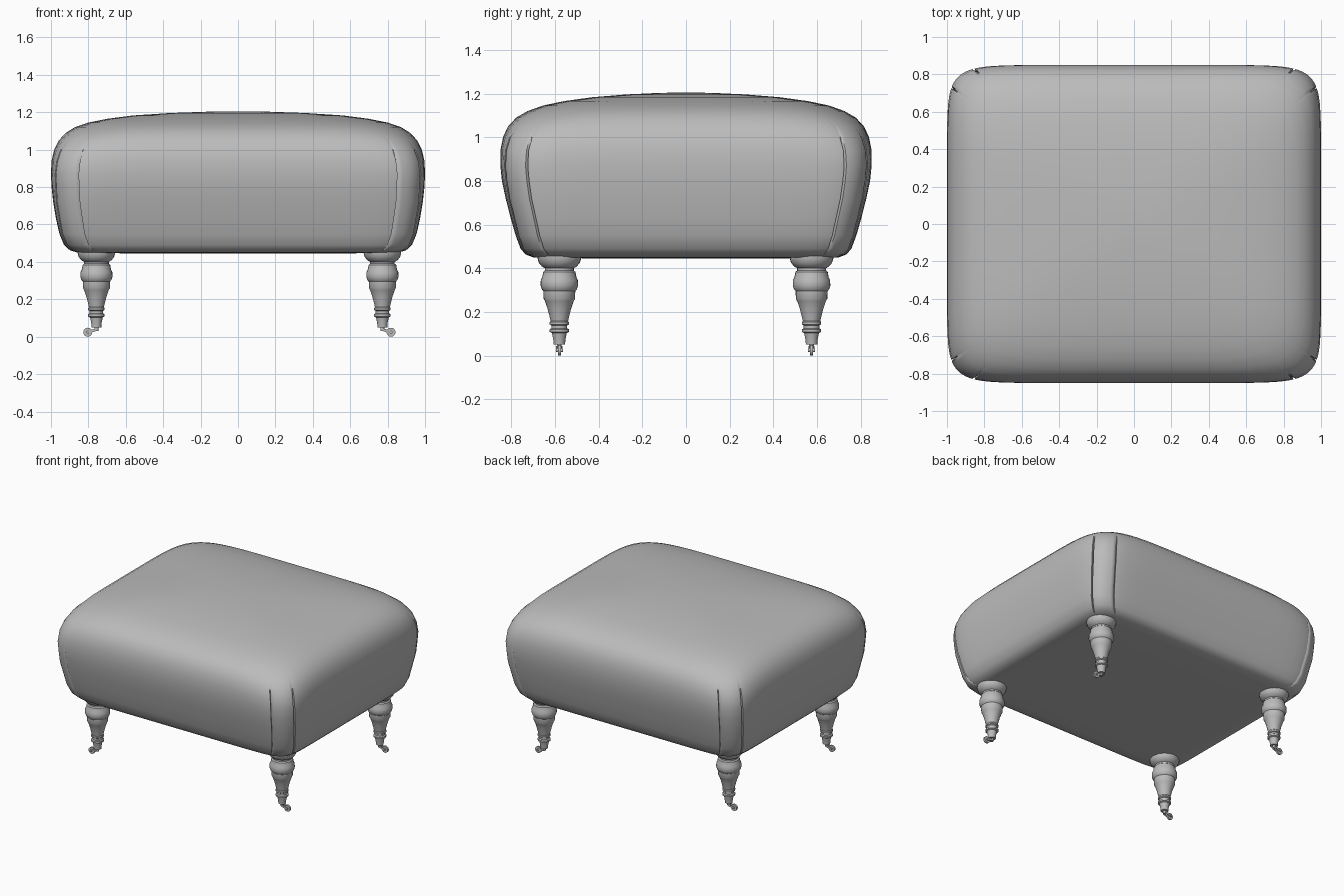
import bpy, bmesh, math
from mathutils import Matrix, Vector

if "Cube" in bpy.data.objects:
    bpy.data.objects.remove(bpy.data.objects["Cube"])

grey = bpy.data.materials.new("plain grey")
grey.diffuse_color = (0.5, 0.5, 0.5, 1)
grey.use_nodes = True
grey.node_tree.nodes["Principled BSDF"].inputs["Base Color"].default_value = grey.diffuse_color


def finish(name, bm, angle=40):
    bmesh.ops.recalc_face_normals(bm, faces=bm.faces[:])
    me = bpy.data.meshes.new(name)
    bm.to_mesh(me)
    bm.free()
    ob = bpy.data.objects.new(name, me)
    bpy.context.collection.objects.link(ob)
    me.materials.append(grey)
    bpy.ops.object.select_all(action='DESELECT')
    ob.select_set(True)
    bpy.context.view_layer.objects.active = ob
    bpy.ops.object.shade_smooth_by_angle(angle=math.radians(angle))
    return ob


def bridge(bm, a, b):
    n = len(a)
    for i in range(n):
        bm.faces.new((a[i], a[(i + 1) % n], b[(i + 1) % n], b[i]))


# Cushion: stacked rounded rectangles (z, half x, half y, corner squareness)
LEVELS = [(0.445, 0.45, 0.40, 8), (0.447, 0.78, 0.64, 10), (0.45, 0.86, 0.70, 12),
          (0.463, 0.90, 0.735, 12), (0.49, 0.93, 0.758, 12), (0.55, 0.955, 0.78, 12),
          (0.63, 0.973, 0.803, 11), (0.72, 0.988, 0.826, 11), (0.80, 0.997, 0.843, 10),
          (0.87, 1.0, 0.85, 10), (0.94, 0.997, 0.85, 9), (1.0, 0.983, 0.838, 8),
          (1.05, 0.958, 0.815, 7), (1.09, 0.92, 0.777, 6), (1.12, 0.872, 0.725, 5.5),
          (1.145, 0.80, 0.655, 5), (1.165, 0.70, 0.56, 4.5), (1.183, 0.56, 0.43, 4),
          (1.196, 0.36, 0.27, 3.5), (1.203, 0.16, 0.12, 3)]
SIDE = [0, 0.2, 0.4, 0.55, 0.67, 0.76, 0.82, 0.855, 0.872, 0.88, 0.888, 0.91, 0.94, 0.97]
EDGE = [-1] + [-s for s in reversed(SIDE[1:])] + SIDE


def cushion_ring(bm, z, a, b, n):
    ring = []
    # pleat creases fade in below the top edge
    depth = 0.018 * max(0, min(1, (1.02 - z) / 0.1, (z - 0.45) / 0.05))
    for turn in range(4):
        for s in EDGE:
            p, q = [(s, -1), (1, s), (-s, 1), (-1, -s)][turn]
            k = (abs(p) ** n + abs(q) ** n) ** (-1 / n)
            if abs(abs(s) - 0.88) < 0.001:
                k *= 1 - depth
            ring.append(bm.verts.new((a * p * k, b * q * k, z)))
    return ring


bm = bmesh.new()
rings = [cushion_ring(bm, *lv) for lv in LEVELS]
for lo, hi in zip(rings, rings[1:]):
    bridge(bm, lo, hi)
bm.faces.new(rings[0])
tip = bm.verts.new((0, 0, 1.205))
for i, v in enumerate(rings[-1]):
    bm.faces.new((v, rings[-1][(i + 1) % len(rings[-1])], tip))
finish("cushion", bm, 50)

# Turned leg profile (radius, z)
LEG = [(0.10, 0.47), (0.10, 0.445), (0.094, 0.425), (0.08, 0.408), (0.066, 0.40),
       (0.066, 0.39), (0.074, 0.383), (0.078, 0.36), (0.085, 0.345), (0.086, 0.32),
       (0.08, 0.303), (0.073, 0.295), (0.072, 0.26), (0.066, 0.25), (0.054, 0.215),
       (0.045, 0.18), (0.040, 0.158), (0.044, 0.153), (0.044, 0.143), (0.036, 0.138),
       (0.036, 0.125), (0.044, 0.12), (0.044, 0.108), (0.034, 0.103), (0.028, 0.075),
       (0.026, 0.05), (0.011, 0.05), (0.011, 0.03)]


def turned_leg(name, x, y):
    bm = bmesh.new()
    n = 28
    rows = [[bm.verts.new((x + r * math.cos(2 * math.pi * i / n),
                           y + r * math.sin(2 * math.pi * i / n), z)) for i in range(n)]
            for r, z in LEG]
    for a, b in zip(rows, rows[1:]):
        bridge(bm, a, b)
    bm.faces.new(rows[0])
    bm.faces.new(rows[-1])
    finish(name, bm, 35)


def caster(name, x, y, side):
    bm = bmesh.new()
    wheel = Vector((x + side * 0.046, y, 0.024))
    # wheel and axle
    for radius, width in ((0.024, 0.014), (0.008, 0.032)):
        bmesh.ops.create_cone(bm, cap_ends=True, segments=20, radius1=radius, radius2=radius,
                              depth=width, matrix=Matrix.Translation(wheel)
                              @ Matrix.Rotation(math.pi / 2, 4, 'X'))
    # fork arms reaching out to the axle
    for dy in (-0.012, 0.012):
        a, b = Vector((x, y + dy, 0.038)), wheel + Vector((0, dy, 0))
        d = b - a
        m = Matrix.Translation((a + b) / 2) @ d.to_track_quat('X', 'Z').to_matrix().to_4x4()
        bmesh.ops.create_cube(bm, size=1, matrix=m @ Matrix.Diagonal((d.length, 0.005, 0.014, 1)))
    finish(name, bm, 35)


for x, side, lr in ((-0.757, -1, "left"), (0.772, 1, "right")):
    for y, fb in ((-0.58, "front"), (0.575, "back")):
        turned_leg(f"{fb}_{lr}_leg", x, y)
        caster(f"{fb}_{lr}_caster", x, y, side)
